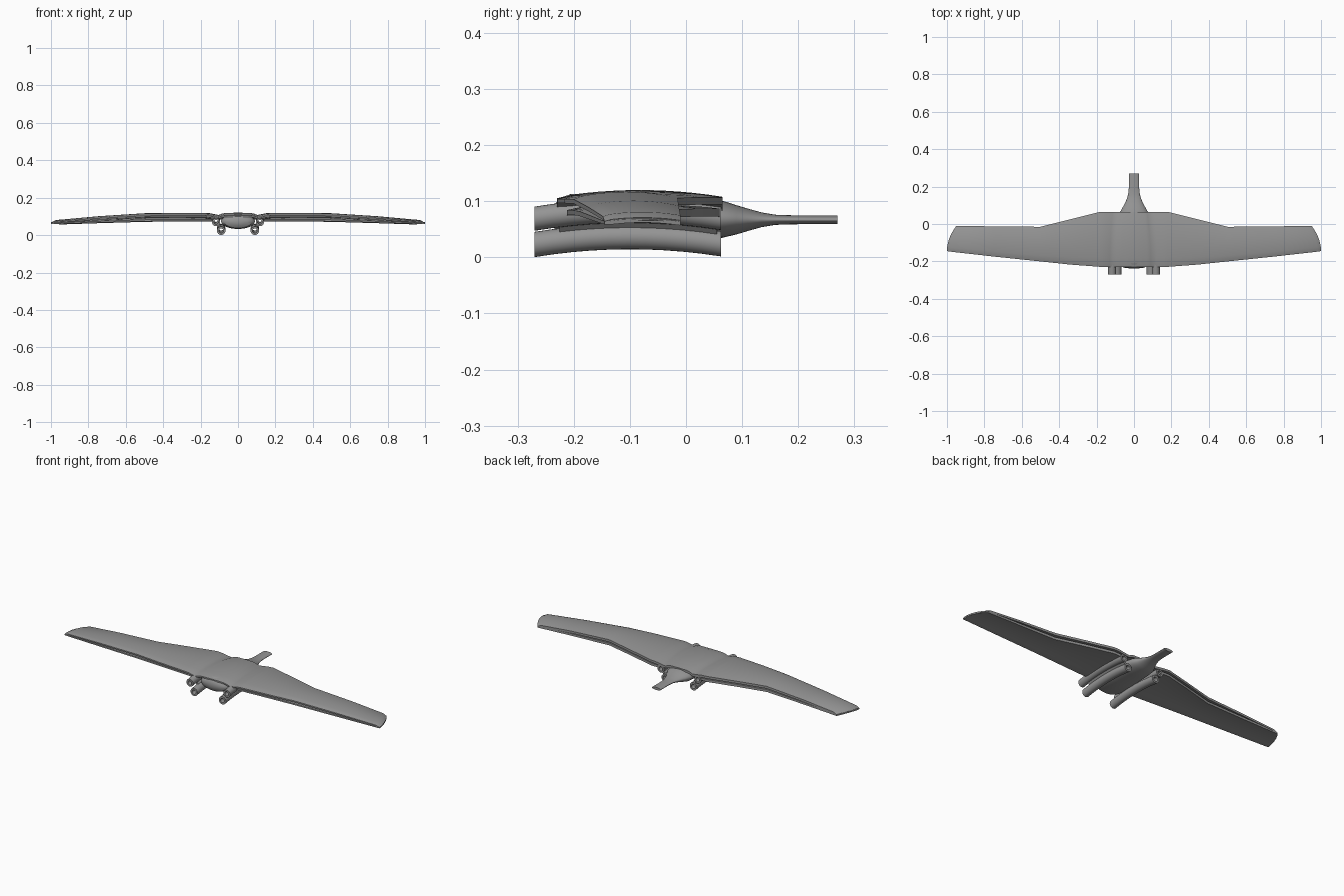
import bpy, bmesh, math

if "Cube" in bpy.data.objects:
    bpy.data.objects.remove(bpy.data.objects["Cube"], do_unlink=True)

grey = bpy.data.materials.new("plain grey")
grey.use_nodes = True
grey.diffuse_color = (0.3, 0.3, 0.3, 1)
grey.node_tree.nodes["Principled BSDF"].inputs["Base Color"].default_value = (0.3, 0.3, 0.3, 1)


def loft(name, rings, caps=True, closed=False, angle=35):
    """Skin a list of equal-length closed rings into one smooth-shaded object."""
    bm = bmesh.new()
    loops = [[bm.verts.new(p) for p in ring] for ring in rings]
    n = len(loops[0])
    pairs = list(zip(loops, loops[1:]))
    if closed:
        pairs.append((loops[-1], loops[0]))
    for a, b in pairs:
        for i in range(n):
            j = (i + 1) % n
            bm.faces.new((a[i], a[j], b[j], b[i]))
    if caps and not closed:
        bm.faces.new(loops[0])
        bm.faces.new(loops[-1])
    bmesh.ops.recalc_face_normals(bm, faces=bm.faces)
    mesh = bpy.data.meshes.new(name)
    bm.to_mesh(mesh)
    bm.free()
    mesh.materials.append(grey)
    obj = bpy.data.objects.new(name, mesh)
    bpy.context.collection.objects.link(obj)
    bpy.ops.object.select_all(action='DESELECT')
    obj.select_set(True)
    bpy.context.view_layer.objects.active = obj
    bpy.ops.object.shade_smooth_by_angle(angle=math.radians(angle))
    return obj


def skin_ring(side, x_front, x_rear, y_front, y_rear, z, camber, thick, steps=12):
    """Cross-section of a cambered sheet with a softly rounded leading edge."""
    top, bottom = [], []
    for i in range(steps + 1):
        f = i / steps
        x = side * (x_front + (x_rear - x_front) * f * f)
        y = y_front + (y_rear - y_front) * f
        h = z + camber * 4 * f * (1 - f)
        nip = 0.2 * thick if i == 0 else 0
        top.append((x, y, h - nip))
        bottom.append((x, y, h - thick + nip))
    return top + bottom[::-1]


# Upper skin: front x, rear x, leading edge, trailing edge, height, camber, thickness
upper = [
    (0.07, 0.055, -0.23, 0.065, 0.107, 0.012, 0.013),
    (0.09, 0.07, -0.23, 0.065, 0.103, 0.012, 0.013),
    (0.11, 0.085, -0.23, 0.065, 0.096, 0.012, 0.013),
    (0.13, 0.115, -0.23, 0.065, 0.1, 0.012, 0.013),
    (0.15, 0.145, -0.23, 0.065, 0.105, 0.012, 0.013),
    (0.18, 0.18, -0.229, 0.065, 0.107, 0.012, 0.013),
    (0.34, 0.34, -0.217, 0.025, 0.107, 0.012, 0.013),
    (0.5, 0.5, -0.2, -0.015, 0.106, 0.011, 0.013),
    (0.75, 0.74, -0.174, -0.013, 0.092, 0.009, 0.012),
    (0.98, 0.93, -0.148, -0.01, 0.075, 0.006, 0.01),
    (1.0, 0.95, -0.145, -0.01, 0.064, 0.005, 0.003),
]
center = (0, 0, -0.23, 0.065, 0.108, 0.012, 0.013)
rings = [skin_ring(-1, *s) for s in reversed(upper)]
rings += [skin_ring(1, *center)] + [skin_ring(1, *s) for s in upper]
loft("upper_wing_skin", rings)

# Lower skin on each side, set slightly back to leave an open slot
lower = [
    (0.125, 0.125, -0.212, 0.06, 0.085, 0.006, 0.013),
    (0.18, 0.18, -0.212, 0.06, 0.087, 0.008, 0.014),
    (0.34, 0.34, -0.202, 0.02, 0.087, 0.009, 0.014),
    (0.5, 0.5, -0.19, -0.02, 0.085, 0.009, 0.014),
    (0.75, 0.74, -0.168, -0.016, 0.076, 0.007, 0.012),
    (1.0, 0.95, -0.145, -0.01, 0.066, 0.005, 0.009),
]
for side, label in ((1, "left"), (-1, "right")):
    loft(label + "_lower_wing_skin", [skin_ring(side, *s) for s in lower])


def oval(y, half_w, z, half_h, n=40):
    return [(half_w * math.cos(a), y, z + half_h * math.sin(a))
            for a in (2 * math.pi * i / n for i in range(n))]


# Central body with rounded nose, flaring down to a flat tail boom
body = [
    (-0.238, 0.02, 0.072, 0.008), (-0.234, 0.05, 0.072, 0.022),
    (-0.225, 0.075, 0.072, 0.034), (-0.205, 0.09, 0.073, 0.04),
    (-0.1, 0.09, 0.075, 0.041), (0.0, 0.083, 0.072, 0.038),
    (0.065, 0.074, 0.068, 0.033), (0.09, 0.06, 0.067, 0.026),
    (0.11, 0.049, 0.067, 0.02), (0.135, 0.038, 0.067, 0.013),
    (0.16, 0.031, 0.067, 0.009), (0.19, 0.028, 0.067, 0.008),
    (0.27, 0.028, 0.067, 0.0075),
]
loft("body_and_tail", [oval(*s) for s in body])


def bow(y):
    """Gentle upward arch shared by the tubes."""
    return 0.014 * (1 - ((y + 0.1) / 0.17) ** 2)


def tube(name, cx, cz, radius, n=24):
    ys = [-0.27 + 0.332 * i / 10 for i in range(11)]
    path = [(y, radius) for y in ys]
    path += [(y, radius * 0.55) for y in reversed(ys)]
    rings = []
    for y, r in path:
        rings.append([(cx + r * math.cos(a), y, cz + bow(y) + r * math.sin(a))
                      for a in (2 * math.pi * i / n for i in range(n))])
    loft(name, rings, closed=True)


# Paired tubes beneath each wing root, joined by a web
for side, label in ((1, "left"), (-1, "right")):
    tube(label + "_lower_tube", side * 0.09, 0.023, 0.0225)
    tube(label + "_upper_tube", side * 0.117, 0.069, 0.0215)
    web = []
    for i in range(9):
        y = -0.225 + 0.28 * i / 8
        z = bow(y)
        web.append([(side * 0.09, y, 0.042 + z), (side * 0.103, y, 0.036 + z),
                    (side * 0.117, y, 0.052 + z), (side * 0.103, y, 0.056 + z)])
    loft(label + "_tube_web", web)
